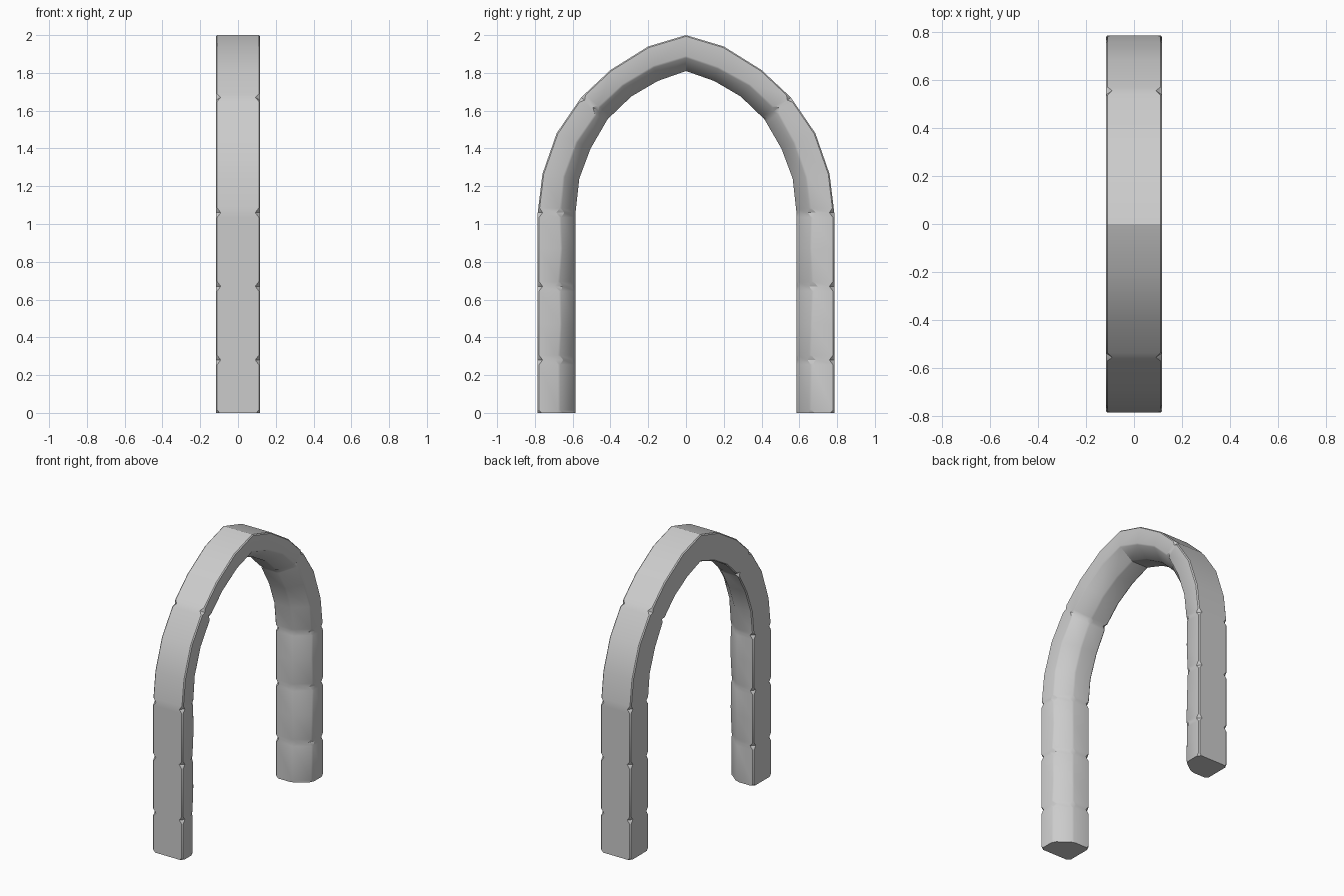
import bpy, bmesh, math, random
from mathutils import Vector

random.seed(4)
default = bpy.data.objects.get("Cube")
if default:
    bpy.data.objects.remove(default, do_unlink=True)

stone = bpy.data.materials.new("grey stone")
stone.use_nodes = True
GREY = (0.6, 0.6, 0.6, 1)
stone.diffuse_color = GREY
stone.node_tree.nodes["Principled BSDF"].inputs["Base Color"].default_value = GREY

HALF = 0.117      # half depth of the arch
DEEP = 0.2        # thickness from inner to outer face
JOINT = 0.026     # edge wear at the joints
EDGE = 0.007      # edge wear elsewhere

# Half path from foot to apex: inner point, outer point, edge wear
def leg(z, wear=EDGE):
    return (Vector((0.585, z)), Vector((0.785, z)), wear)

def arch(iy, iz, oy, oz, wear=EDGE):
    return (Vector((iy, iz)), Vector((oy, oz)), wear)

stations = [
    leg(0, 0.02), leg(0.015), leg(0.28, JOINT), leg(0.47),
    leg(0.67, JOINT), leg(0.87), leg(1.06, JOINT),
    arch(0.565, 1.24, 0.76, 1.265), arch(0.505, 1.4, 0.685, 1.48),
    arch(0.415, 1.555, 0.555, 1.67, JOINT), arch(0.29, 1.675, 0.4, 1.815),
    arch(0.15, 1.757, 0.2, 1.94), arch(0, 1.81, 0, 2),
]

# Keep each worn joint short by adding a clean ring on both sides
path = []
for i, (inner, outer, wear) in enumerate(stations):
    def near(j):
        gap = (stations[j][1] - outer).length
        f = 0.025 / gap
        return (inner.lerp(stations[j][0], f), outer.lerp(stations[j][1], f), EDGE)
    if wear == JOINT:
        path += [near(i - 1), (inner, outer, wear), near(i + 1)]
    else:
        path.append((inner, outer, wear))


def section(wear, lip):
    """Block outline with a broad bevel on one inner edge and worn corners."""
    corners = [Vector(c) for c in ((-HALF, DEEP), (HALF, DEEP), (HALF, lip),
                                   (0.016, 0), (-HALF, 0))]
    points = []
    for i, c in enumerate(corners):
        for other in (corners[i - 1], corners[(i + 1) % len(corners)]):
            points.append(c + (other - c).normalized() * wear)
    return points


# Loft the section along both halves, joined at the apex
bm = bmesh.new()
full = [(p, 1) for p in path] + [(p, -1) for p in reversed(path[:-1])]
rings = []
for (inner, outer, wear), side in full:
    lip = 0.08 + random.uniform(-0.008, 0.008)
    ring = []
    for x, depth in section(wear, lip):
        y, z = inner.lerp(outer, depth / DEEP)
        ring.append(bm.verts.new((x, side * y, z)))
    rings.append(ring)
for a, b in zip(rings, rings[1:]):
    n = len(a)
    for i in range(n):
        j = (i + 1) % n
        bm.faces.new((a[i], a[j], b[j], b[i]))
bm.faces.new(rings[0])
bm.faces.new(rings[-1])
bmesh.ops.recalc_face_normals(bm, faces=bm.faces)

mesh = bpy.data.meshes.new("stone_arch")
bm.to_mesh(mesh)
bm.free()
mesh.materials.append(stone)
stone_arch = bpy.data.objects.new("stone_arch", mesh)
bpy.context.collection.objects.link(stone_arch)

# Soft faces, crisp block edges
bpy.ops.object.select_all(action="DESELECT")
stone_arch.select_set(True)
bpy.context.view_layer.objects.active = stone_arch
bpy.ops.object.shade_smooth_by_angle(angle=math.radians(30))
